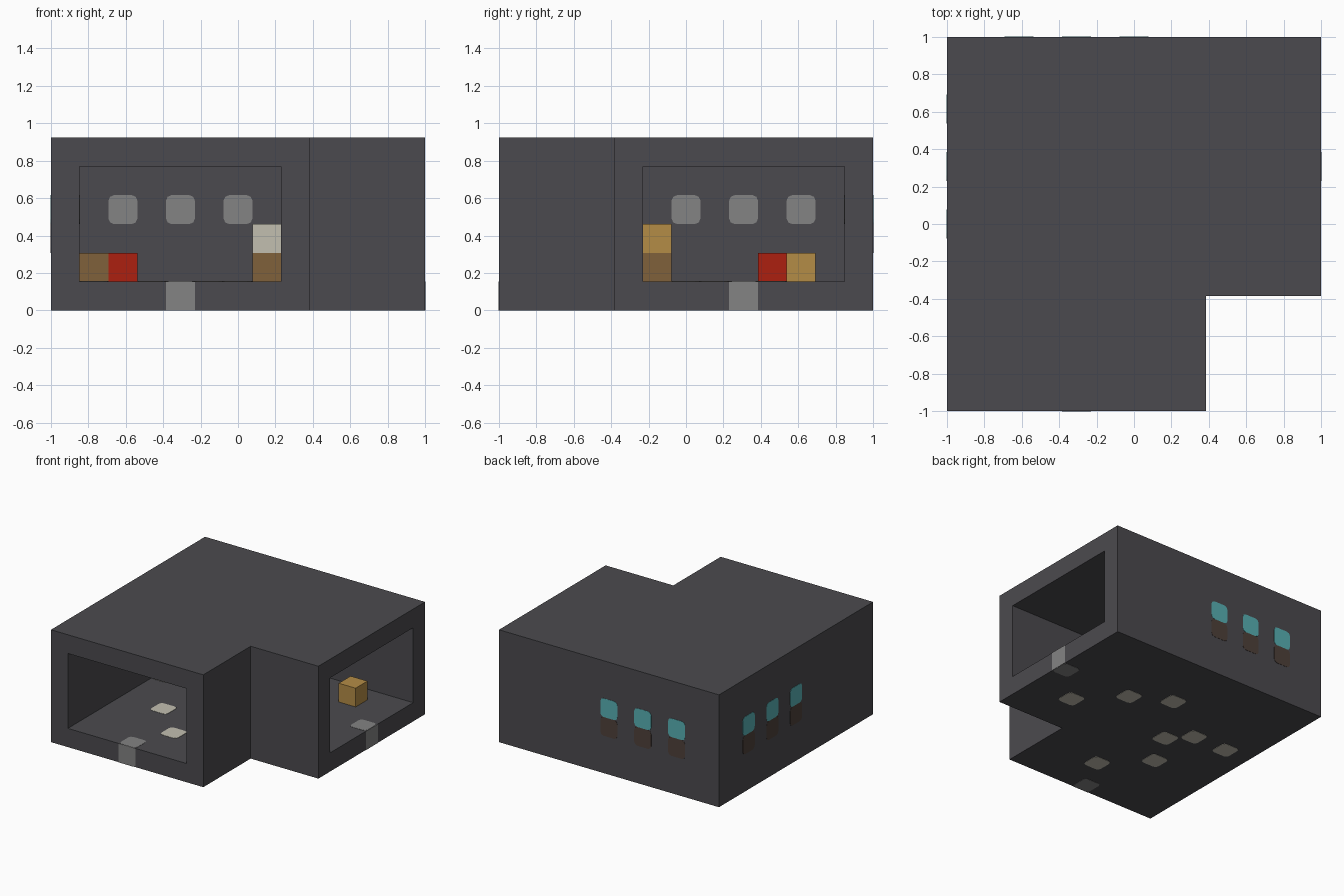
import bpy, bmesh
from mathutils import Vector, Matrix

cube = bpy.data.objects.get("Cube")
if cube:
    bpy.data.objects.remove(cube)

U = 2 / 13            # one grid cell
THIN = 0.004          # plate thickness


def material(name, *rgb):
    linear = [((c / 255 + 0.055) / 1.055) ** 2.4 for c in rgb] + [1]
    m = bpy.data.materials.new(name)
    m.use_nodes = True
    m.diffuse_color = linear
    m.node_tree.nodes["Principled BSDF"].inputs["Base Color"].default_value = linear
    return m


STONE = material("dark stone", 75, 74, 78)
GLASS = material("teal glass", 88, 176, 180)
GREY = material("grey", 131, 131, 131)
SOIL = material("dark brown", 78, 64, 58)
CREAM = material("cream", 194, 191, 176)
WOOD = material("brown wood", 128, 97, 59)
AMBER = material("amber wood", 180, 140, 70)
RED = material("red", 172, 32, 16)


def make_object(name, bm, *mats):
    bmesh.ops.recalc_face_normals(bm, faces=bm.faces)
    mesh = bpy.data.meshes.new(name)
    bm.to_mesh(mesh)
    bm.free()
    for m in mats:
        mesh.materials.append(m)
    obj = bpy.data.objects.new(name, mesh)
    bpy.context.collection.objects.link(obj)
    return obj


def extrude_outline(points, height):
    bm = bmesh.new()
    face = bm.faces.new([bm.verts.new((x, y, 0)) for x, y in points])
    top = bmesh.ops.extrude_face_region(bm, geom=[face])["geom"]
    verts = [v for v in top if isinstance(v, bmesh.types.BMVert)]
    bmesh.ops.translate(bm, verts=verts, vec=(0, 0, height))
    return bm


def prism(name, outline, low, high):
    """Upright prism whose outline is given in grid cells."""
    bm = extrude_outline([(x * U - 1, y * U - 1) for x, y in outline], (high - low) * U)
    bmesh.ops.translate(bm, verts=bm.verts, vec=(0, 0, low * U))
    return make_object(name, bm, STONE)


def plate(name, cell, normal, mat, rounded=True):
    """Thin square laid on the face of a grid cell that looks along normal."""
    h = U / 2
    r = 0.028 if rounded else 0
    pts = []
    for sx, sy in ((1, 1), (-1, 1), (-1, -1), (1, -1)):
        if not rounded:
            pts.append((sx * h, sy * h))
            continue
        # three points round each corner
        a, b = (sx * h, sy * (h - r)), (sx * (h - r), sy * h)
        mid = (sx * (h - r * 0.3), sy * (h - r * 0.3))
        pts += [a, mid, b] if sx * sy > 0 else [b, mid, a]
    bm = extrude_outline(pts, THIN)
    n = Vector(normal)
    centre = (Vector(cell) + Vector((0.5, 0.5, 0.5))) * U - Vector((1, 1, 0))
    turn = n.to_track_quat("Z", "Y").to_matrix().to_4x4()
    place = Matrix.Translation(centre + n * (h - THIN / 2))
    bmesh.ops.transform(bm, matrix=place @ turn, verts=bm.verts)
    return make_object(name, bm, mat)


def block(name, cell, *mats):
    bm = bmesh.new()
    bmesh.ops.create_cube(bm, size=U)
    centre = (Vector(cell) + Vector((0.5, 0.5, 0.5))) * U - Vector((1, 1, 0))
    bmesh.ops.translate(bm, verts=bm.verts, vec=centre)
    return make_object(name, bm, *mats)


UP, DOWN = (0, 0, 1), (0, 0, -1)
FRONT, BACK = (0, -1, 0), (0, 1, 0)
EAST, WEST = (1, 0, 0), (-1, 0, 0)

# Corner-shaped shell, open at both ends
footprint = [(0, 0), (9, 0), (9, 4), (13, 4), (13, 13), (0, 13)]
prism("floor", footprint, 0, 1)
prism("roof", footprint, 5, 6)
prism("outer_wall", [(0, 0), (1, 0), (1, 12), (13, 12), (13, 13), (0, 13)], 1, 5)
prism("inner_wall", [(8, 0), (9, 0), (9, 4), (13, 4), (13, 5), (8, 5)], 1, 5)

# Windows with planters below, on the back wall and the side wall
for k in (2, 4, 6):
    for side, x, y, out, inward in (("back", k, 12, BACK, FRONT),
                                    ("side", 0, k + 4, WEST, EAST)):
        plate(f"{side}_window_{k}", (x, y, 3), out, GLASS)
        plate(f"{side}_window_inside_{k}", (x, y, 3), inward, GREY)
        plate(f"{side}_planter_{k}", (x, y, 2), out, SOIL)

# Floor lights, showing above and below
for x, y in ((10, 6), (8, 8), (6, 9), (4, 6), (3, 7), (1, 7), (5, 2), (3, 4)):
    plate("floor_light_top", (x, y, 0), UP, CREAM)
    plate("floor_light_bottom", (x, y, 0), DOWN, CREAM)

# Doorsteps at the two openings
for side, x, y, out in (("front", 4, 0, FRONT), ("side", 12, 8, EAST)):
    plate(f"{side}_doorstep_face", (x, y, 0), out, GREY, rounded=False)
    plate(f"{side}_doorstep_top", (x, y, 0), UP, GREY)
    plate(f"{side}_doorstep_bottom", (x, y, 0), DOWN, GREY)

# Furniture
block("crate", (10, 10, 1), AMBER)
block("bed", (2, 9, 1), RED)
block("bedside_table", (1, 9, 1), WOOD)
block("counter", (7, 5, 1), WOOD)
cabinet = block("cabinet", (7, 5, 2), AMBER, CREAM)
for face in cabinet.data.polygons:
    face.material_index = int(face.normal.y < -0.5)
